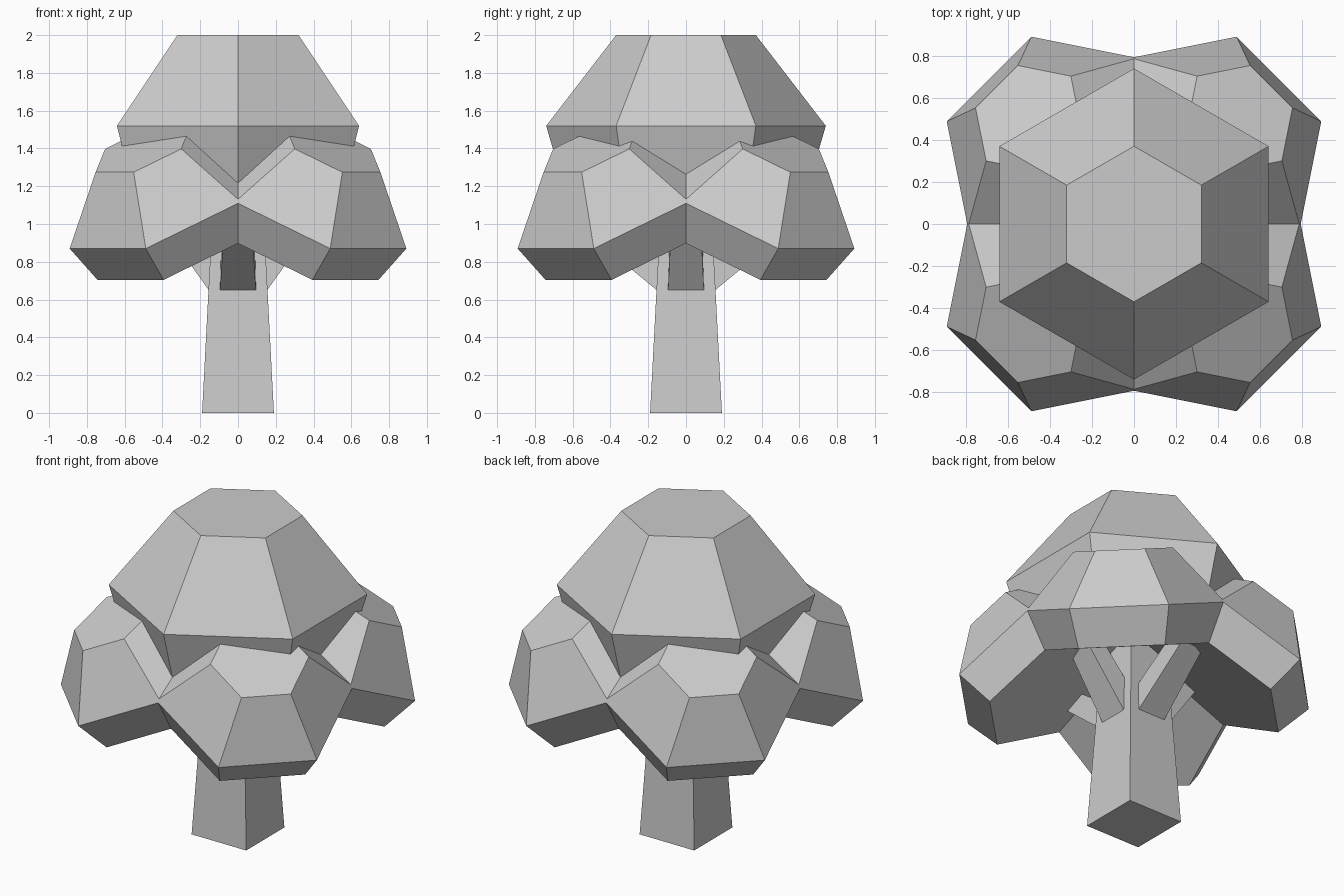
import bpy, bmesh
from math import radians, sin, cos, pi
from mathutils import Matrix, Vector

if "Cube" in bpy.data.objects:
    bpy.data.objects.remove(bpy.data.objects["Cube"])


def loft(name, rings, matrix=Matrix()):
    """Closed flat-faced solid through a stack of rings (lists of points)."""
    bm = bmesh.new()
    loops = [[bm.verts.new(matrix @ Vector(p)) for p in ring] for ring in rings]
    n = len(loops[0])
    for a, b in zip(loops, loops[1:]):
        for i in range(n):
            j = (i + 1) % n
            bm.faces.new((a[i], a[j], b[j], b[i]))
    bm.faces.new(loops[0][::-1])
    bm.faces.new(loops[-1])
    bmesh.ops.recalc_face_normals(bm, faces=bm.faces)
    mesh = bpy.data.meshes.new(name)
    bm.to_mesh(mesh)
    bm.free()
    obj = bpy.data.objects.new(name, mesh)
    bpy.context.collection.objects.link(obj)
    return obj


def hexagon(r, z):
    return [(r * cos(pi / 6 + k * pi / 3), r * sin(pi / 6 + k * pi / 3), z)
            for k in range(6)]


def rect(w, d, z):
    return [(-d, -w, z), (d, -w, z), (d, w, z), (-d, w, z)]


# Tapered square trunk
loft("trunk", [rect(0.19, 0.19, 0), rect(0.125, 0.125, 1.25)])

# Crown foliage: hexagonal clump on top
loft("crown_foliage", [hexagon(0.642, 1.18), hexagon(0.74, 1.52), hexagon(0.37, 2.0)])

# Four smaller clumps on the diagonals, tilted outwards by 30 degrees
for k in range(4):
    m = (Matrix.Rotation(radians(45 + 90 * k), 4, 'Z')
         @ Matrix.Translation((0.548, 0, 1.117))
         @ Matrix.Rotation(radians(30), 4, 'Y'))
    loft(f"side_foliage_{k + 1}",
         [hexagon(0.495, -0.229), hexagon(0.57, 0), hexagon(0.285, 0.324)], m)

# Four tapered branches rising from the trunk; the x pair is steeper
for k in range(4):
    rise = radians(53 if k % 2 == 0 else 38)
    half = 0.073
    # centre line sits half a thickness above the underside at the trunk face
    start = Vector((0.155 - half * sin(rise), 0, 0.65 + half * cos(rise)))
    m = (Matrix.Rotation(radians(90 * k), 4, 'Z')
         @ Matrix.Translation(start)
         @ Matrix.Rotation(pi / 2 - rise, 4, 'Y'))
    loft(f"branch_{k + 1}", [rect(0.095, half, 0), rect(0.076, 0.06, 0.47)], m)
